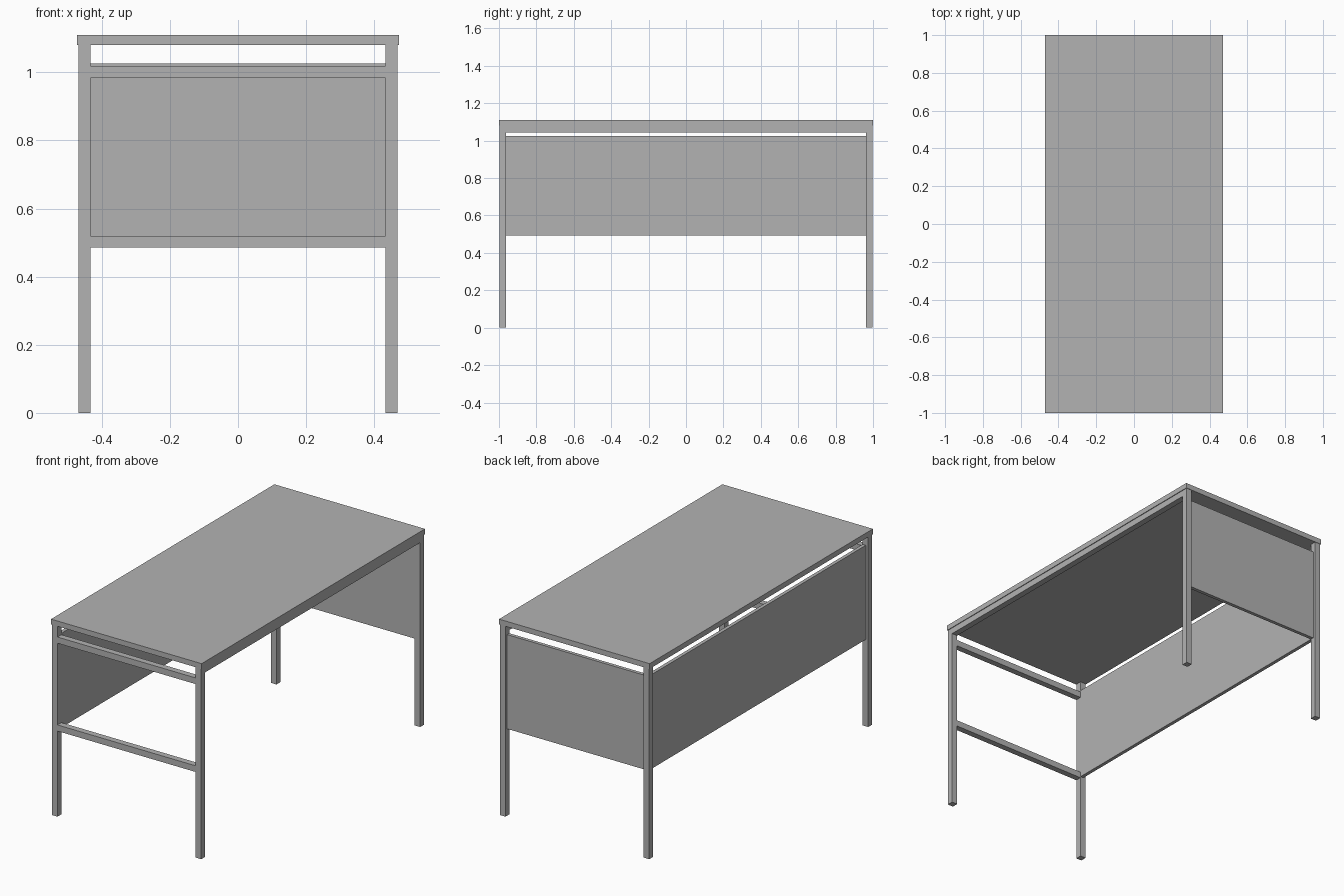
import bpy

cube = bpy.data.objects.get("Cube")
if cube:
    bpy.data.objects.remove(cube, do_unlink=True)

# Single painted-metal grey
grey = bpy.data.materials.new("light_grey")
grey.use_nodes = True
colour = (0.45, 0.45, 0.45, 1)
grey.diffuse_color = colour
grey.node_tree.nodes["Principled BSDF"].inputs["Base Color"].default_value = colour


def box(name, low, high):
    """Axis-aligned box between two opposite corners."""
    centre = [(a + b) / 2 for a, b in zip(low, high)]
    bpy.ops.mesh.primitive_cube_add(size=1, location=centre)
    obj = bpy.context.object
    obj.name = name
    obj.scale = [b - a for a, b in zip(low, high)]
    bpy.ops.object.transform_apply(location=False, rotation=False, scale=True)
    obj.data.materials.append(grey)
    return obj


TUBE = 0.035                      # square tube of the frame
OUT_X, OUT_Y = 0.468, 0.998       # outer faces of the legs
IN_X, IN_Y = OUT_X - TUBE, OUT_Y - TUBE
TOP_Z, UNDER_Z = 1.11, 1.08
PANEL = 0.02                      # panel thickness
PANEL_LOW, PANEL_HIGH = 0.492, 1.026

# Table top
box("table_top", (-0.472, -1, UNDER_Z), (0.472, 1, TOP_Z))

# Four legs
for side, sx in (("left", 1), ("right", -1)):
    for end, sy in (("front", -1), ("back", 1)):
        xs = sorted((sx * IN_X, sx * OUT_X))
        ys = sorted((sy * IN_Y, sy * OUT_Y))
        box(f"{end}_{side}_leg", (xs[0], ys[0], 0), (xs[1], ys[1], UNDER_Z))

# Two rails across the front end
for name, z in (("lower_front_rail", 0.485), ("upper_front_rail", 0.983)):
    box(name, (-IN_X, -OUT_Y, z), (IN_X, -IN_Y, z + TUBE))

# Rail under the top along the open long side
box("open_side_rail", (IN_X, -IN_Y, UNDER_Z - TUBE), (OUT_X, IN_Y, UNDER_Z))

# Privacy panels, level with the inner faces of the legs
box("long_side_panel", (-IN_X - PANEL, -IN_Y, PANEL_LOW), (-IN_X, IN_Y, PANEL_HIGH))
box("back_panel", (-IN_X, IN_Y, PANEL_LOW), (IN_X, IN_Y + PANEL, PANEL_HIGH))
